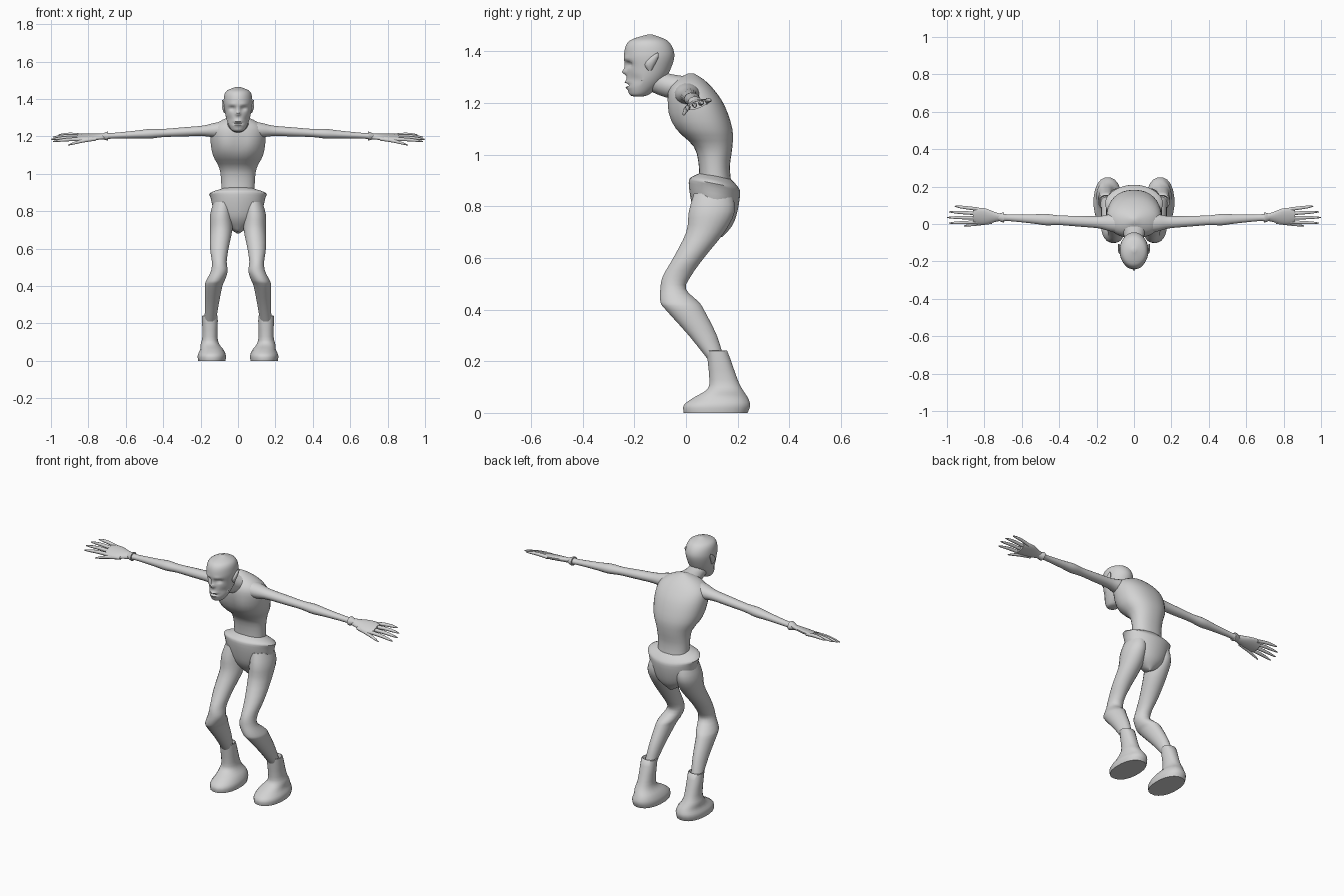
import bpy, bmesh, math
from mathutils import Vector

cube = bpy.data.objects.get("Cube")
if cube:
    bpy.data.objects.remove(cube)

GREY = (0.65, 0.65, 0.65, 1)
clay = bpy.data.materials.new("plain grey")
clay.diffuse_color = GREY
clay.use_nodes = True
clay.node_tree.nodes["Principled BSDF"].inputs["Base Color"].default_value = GREY

ACROSS, DEPTH, UP = Vector((1, 0, 0)), Vector((0, 1, 0)), Vector((0, 0, 1))


def spline(rows, steps):
    """Add smoothly blended rows between the given rows."""
    last = len(rows) - 1
    result = []
    for i in range(last):
        before, start, end, after = (rows[min(max(i + k, 0), last)] for k in (-1, 0, 1, 2))
        for step in range(steps):
            t = step / steps
            blend = t * t * (3 - 2 * t)
            leave, arrive = t * (1 - t) ** 2 / 2, t * t * (1 - t) / 2
            result.append([b + (c - b) * blend + (c - a) * leave - (d - b) * arrive
                           for a, b, c, d in zip(before, start, end, after)])
    return result + [rows[-1]]


def rounded(value, power):
    """Square off a circle coordinate when the power is below one."""
    return math.copysign(abs(value) ** power, value)


def press(point, bumps):
    """Push a point on the front in or out by soft round bumps."""
    for side, height, wide, tall, depth in bumps.values():
        distance = ((abs(point.x) - side) / wide) ** 2 + ((point.z - height) / tall) ** 2
        point.y -= depth * math.exp(-distance)


def loft(name, rows, u=ACROSS, v=DEPTH, sides=20, steps=3, power=1, mirror=False, bumps=None):
    """Skin rings given as a centre and half sizes along u and v."""
    bm = bmesh.new()
    rings = []
    for x, y, z, half_u, half_v in spline(rows, steps):
        ring = []
        for i in range(sides):
            angle = math.tau * (i + 0.5) / sides
            c, s = rounded(math.cos(angle), power), rounded(math.sin(angle), power)
            point = Vector((x, y, z)) + u * c * half_u + v * s * half_v
            if bumps and s < -0.3:
                press(point, bumps)
            ring.append(bm.verts.new(point))
        rings.append(ring)
    for low, high in zip(rings, rings[1:]):
        for i in range(sides):
            j = (i + 1) % sides
            bm.faces.new((low[i], low[j], high[j], high[i]))
    bm.faces.new(rings[0])
    bm.faces.new(rings[-1])
    bmesh.ops.recalc_face_normals(bm, faces=bm.faces)
    mesh = bpy.data.meshes.new(name)
    bm.to_mesh(mesh)
    bm.free()
    mesh.materials.append(clay)
    part = bpy.data.objects.new(name, mesh)
    bpy.context.collection.objects.link(part)
    bpy.ops.object.select_all(action='DESELECT')
    part.select_set(True)
    bpy.context.view_layer.objects.active = part
    bpy.ops.object.shade_smooth_by_angle(angle=math.radians(50))
    if mirror:
        part.modifiers.new("other_side", 'MIRROR')


def stack(levels, x=0):
    """Level rings from height, front, back, half width and an optional side offset."""
    rows = []
    for height, front, back, half, *offset in levels.values():
        side = offset[0] if offset else x
        rows.append((side, (front + back) / 2, height, half, (back - front) / 2))
    return rows


# Torso
loft("torso", stack({
    "inside trousers": (.86, .05, .18, .09),
    "waist": (.95, .05, .17, .09),
    "lower ribs": (1.03, .03, .18, .1),
    "ribs": (1.1, -.04, .18, .135),
    "chest": (1.19, -.07, .15, .148),
    "armpits": (1.25, -.07, .11, .135),
    "collar": (1.29, -.04, .07, .08),
    "nape": (1.315, .01, .03, .01),
}), sides=32, power=.9, bumps={
    "breast": (.07, 1.15, .05, .05, .01),
    "breastbone": (0, 1.16, .02, .08, -.01),
})

# Trousers with a flared rim that dips towards the back
loft("trousers", stack({
    "rim inside": (.92, .06, .17, .08),
    "rim": (.895, .02, .2, .15),
    "band": (.87, .01, .21, .146),
    "hips": (.8, .02, .2, .128),
    "seat": (.74, .04, .18, .09),
    "crotch": (.685, .09, .14, .01),
}), v=DEPTH - UP / 5, sides=32)

# Bent legs
loft("leg", stack({
    "hip": (.85, .03, .18, .05, .08),
    "upper thigh": (.78, .01, .19, .06, .09),
    "thigh": (.7, 0, .15, .06, .09),
    "lower thigh": (.6, -.05, .07, .05, .1),
    "above knee": (.53, -.09, .02, .04, .1),
    "knee": (.48, -.1, 0, .045, .1),
    "below knee": (.43, -.1, .05, .05, .12),
    "calf": (.4, -.08, .07, .047, .13),
    "shin": (.3, .01, .12, .037, .14),
    "ankle": (.2, .09, .15, .03, .15),
}), mirror=True)

# Boots
loft("boot", stack({
    "inside cuff": (.22, .09, .15, .03, .15),
    "cuff": (.24, .08, .16, .042, .15),
    "shaft": (.13, .09, .2, .041, .15),
    "ankle": (.09, .08, .22, .05, .15),
    "instep": (.06, .03, .24, .063, .14),
    "toes": (.03, -.01, .25, .076, .14),
    "sole": (0, -.01, .24, .074, .14),
}), power=.9, mirror=True)

# Neck, reaching forward
loft("neck", [
    (0, .05, 1.27, .08, .03),
    (0, -.01, 1.26, .07, .045),
    (0, -.08, 1.27, .05, .048),
    (0, -.15, 1.3, .045, .05),
], v=UP)

# Head with features pressed into the face
loft("head", stack({
    "under chin": (1.225, -.2, -.17, .015),
    "chin": (1.235, -.22, -.14, .036),
    "jaw": (1.28, -.23, -.09, .058),
    "cheeks": (1.33, -.23, -.06, .07),
    "temples": (1.39, -.24, -.045, .077),
    "crown": (1.44, -.22, -.07, .064),
    "top": (1.465, -.15, -.13, .01),
}), sides=48, steps=8, bumps={
    "eye socket": (.03, 1.35, .016, .012, -.016),
    "brow": (.03, 1.37, .02, .01, .006),
    "nose bridge": (0, 1.34, .01, .02, .01),
    "nose tip": (0, 1.32, .01, .01, .02),
    "upper lip": (0, 1.28, .02, .006, .01),
    "mouth": (0, 1.27, .02, .005, -.014),
    "lower lip": (0, 1.26, .02, .006, .008),
    "cheek hollow": (.05, 1.29, .02, .02, -.01),
})

# Pointed ears
loft("ear", [
    (.07, -.14, 1.325, .005, .006),
    (.075, -.14, 1.35, .01, .02),
    (.08, -.12, 1.38, .007, .014),
    (.083, -.11, 1.395, .001, .001),
], sides=10, mirror=True)


def arm_line(x):
    """Centre of the arm at a distance from the body."""
    return x, x / 20, 1.24 - .055 * x


# Arms, a little flatter than round, with an elbow and a wrist cuff
ARM = {.07: .055, .13: .046, .19: .033, .3: .029, .4: .026, .47: .031,
       .54: .025, .68: .018, .695: .028, .71: .024, .73: .015}
loft("arm", [(*arm_line(x), size, size * .85) for x, size in ARM.items()],
     u=DEPTH, v=UP, sides=16, mirror=True)

# Palms, tilted so the thumb side hangs lower
PALM = {.7: .016, .74: .026, .79: .043, .83: .046, .86: .04}
loft("palm", [(*arm_line(x), size, .015) for x, size in PALM.items()],
     u=DEPTH + UP * .3, v=UP, sides=16, mirror=True)


def finger(name, base, tip):
    """Taper from base to tip with a slight arch."""
    rows = []
    for t in (0, .25, .5, .75, .95, 1):
        center = Vector(base).lerp(Vector(tip), t) + UP * math.sin(math.pi * t) / 200
        radius = .01 * math.sqrt(1.02 - t ** 3)
        rows.append((*center, radius, radius))
    loft(name, rows, u=DEPTH, v=UP, sides=8, steps=2, mirror=True)


# Fingers fan out from the palm; the thumb hangs below them
for i, name in enumerate(("index", "middle", "ring", "little")):
    reach = 1 - .01 * (i - 1) ** 2
    finger(name + "_finger", (.83, .01 + .023 * i, 1.183 + .007 * i),
           (reach, .005 + .03 * i, 1.172 + .012 * i))
finger("thumb", (.76, .01, 1.186), (.91, -.01, 1.153))
